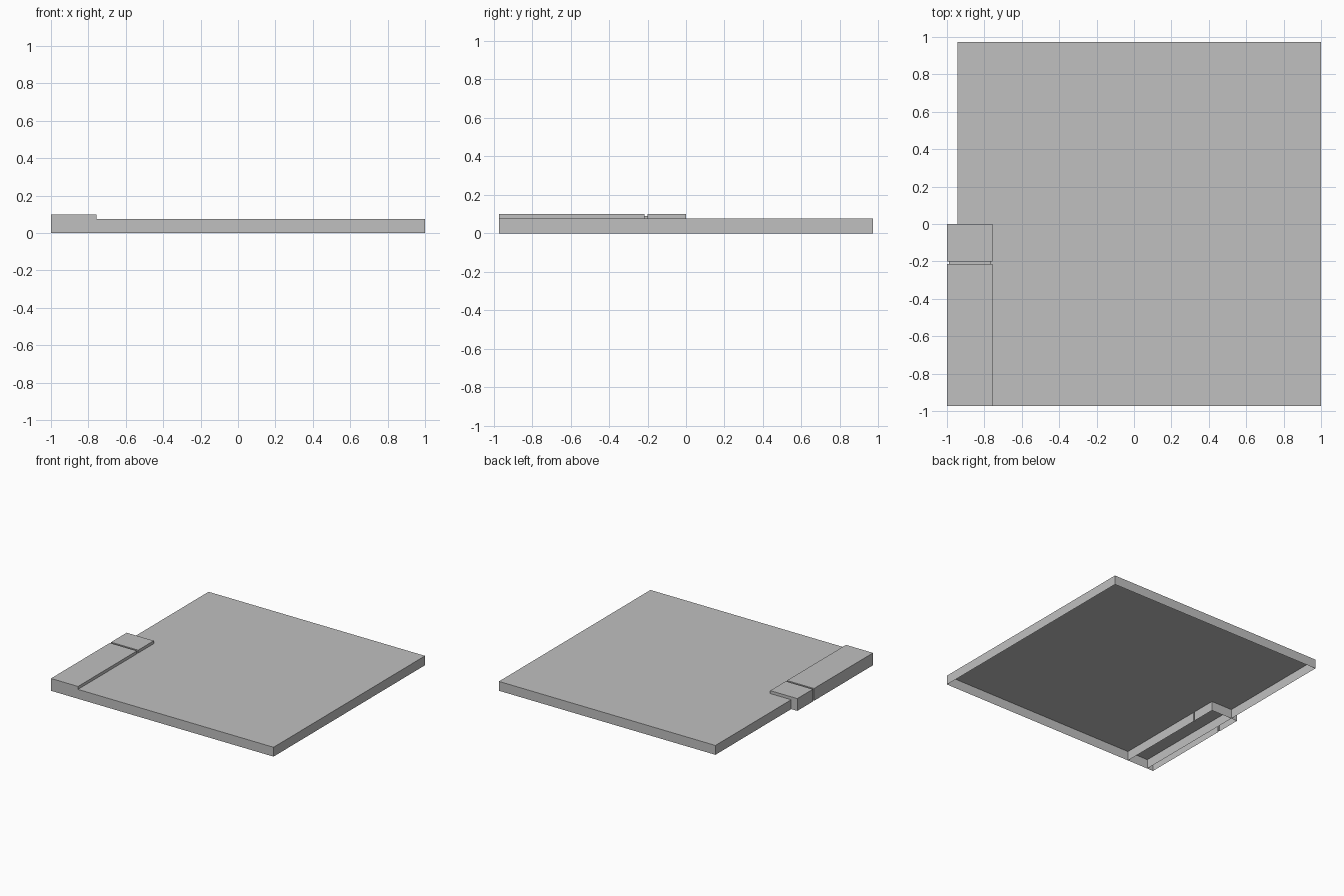
import bpy
import bmesh

cube = bpy.data.objects.get("Cube")
if cube:
    bpy.data.objects.remove(cube, do_unlink=True)

grey = bpy.data.materials.new("light_grey")
grey.use_nodes = True
colour = (0.53, 0.53, 0.53, 1)
grey.diffuse_color = colour
grey.node_tree.nodes["Principled BSDF"].inputs["Base Color"].default_value = colour


def open_shell(name, x0, x1, height, stations):
    """Thin cover, open underneath, lofted through (y, inset) stations."""
    bm = bmesh.new()
    rings = []
    for y, inset in stations:
        left, right, top = x0 + inset, x1 - inset, height - inset
        outline = [(left, 0), (left, top), (right, top), (right, 0)]
        rings.append([bm.verts.new((x, y, z)) for x, z in outline])
    for a, b in zip(rings, rings[1:]):
        for i in range(3):
            bm.faces.new((a[i], b[i], b[i + 1], a[i + 1]))
    # End walls
    bm.faces.new(rings[0])
    bm.faces.new(reversed(rings[-1]))
    mesh = bpy.data.meshes.new(name)
    bm.to_mesh(mesh)
    bm.free()
    mesh.materials.append(grey)
    obj = bpy.data.objects.new(name, mesh)
    bpy.context.collection.objects.link(obj)
    return obj


FRONT, BACK = -0.972, 0.972
GROOVE = 0.01

# Main slab, hollow from below
open_shell("main_slab", -0.945, 1.0, 0.076, [(FRONT, 0), (BACK, 0)])

# Raised strip along one side, with a narrow groove around it
open_shell("raised_strip", -1.0, -0.757, 0.1, [
    (FRONT, 0), (-0.215, 0), (-0.215, GROOVE),
    (-0.2, GROOVE), (-0.2, 0), (0, 0)])
